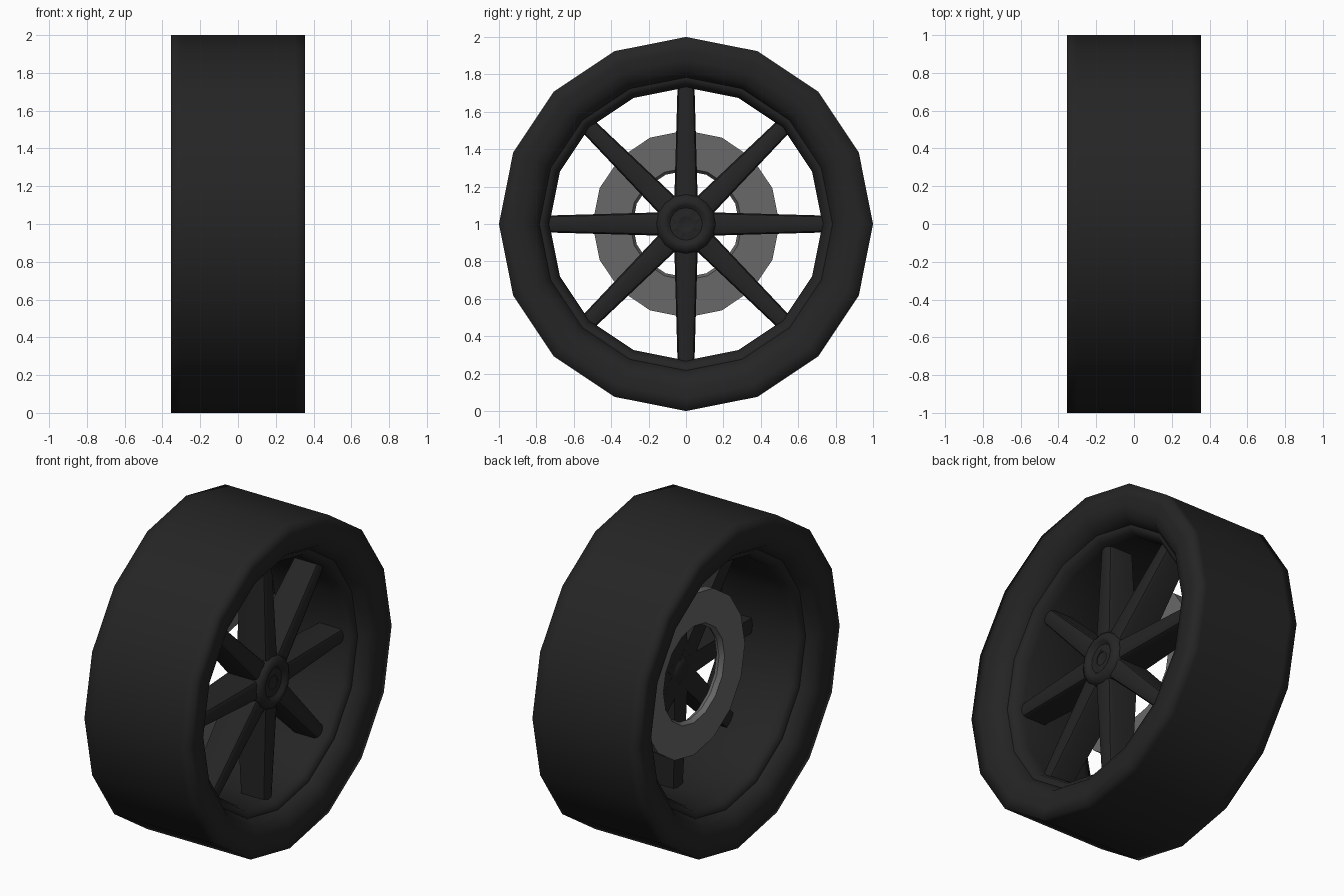
import bpy, bmesh, math
from mathutils import Matrix, Vector

cube = bpy.data.objects.get("Cube")
if cube:
    bpy.data.objects.remove(cube, do_unlink=True)

SIDES = 16
CENTRE = Vector((0, 0, 1))


def material(name, rgb, rough):
    m = bpy.data.materials.new(name)
    m.use_nodes = True
    m.diffuse_color = (*rgb, 1)
    bsdf = m.node_tree.nodes["Principled BSDF"]
    bsdf.inputs["Base Color"].default_value = (*rgb, 1)
    bsdf.inputs["Roughness"].default_value = rough
    return m


black = material("black_rubber", (0.018, 0.018, 0.018), 0.7)
grey = material("grey_metal", (0.14, 0.14, 0.14), 0.5)


def finish(name, bm, mat, angle):
    bmesh.ops.remove_doubles(bm, verts=bm.verts, dist=1e-5)
    bmesh.ops.recalc_face_normals(bm, faces=bm.faces)
    mesh = bpy.data.meshes.new(name)
    bm.to_mesh(mesh)
    bm.free()
    mesh.materials.append(mat)
    obj = bpy.data.objects.new(name, mesh)
    obj.location = CENTRE
    bpy.context.collection.objects.link(obj)
    bpy.ops.object.select_all(action="DESELECT")
    obj.select_set(True)
    bpy.context.view_layer.objects.active = obj
    bpy.ops.object.shade_smooth_by_angle(angle=math.radians(angle))
    return obj


def lathe(name, profile, mat, closed=True, angle=180):
    """Spin (x, radius) points around the x axle."""
    bm = bmesh.new()
    verts = [bm.verts.new((x, 0, r)) for x, r in profile]
    pairs = list(zip(verts, verts[1:] + verts[:1]))
    edges = [bm.edges.new(p) for p in (pairs if closed else pairs[:-1])]
    bmesh.ops.spin(bm, geom=verts + edges, cent=(0, 0, 0), axis=(1, 0, 0),
                   angle=math.tau, steps=SIDES, use_duplicate=False)
    return finish(name, bm, mat, angle)


# Tyre: square tread, sidewalls rolling in towards the rim
half = [(0.30, 1.0), (0.355, 1.0), (0.355, 0.93), (0.355, 0.88),
        (0.335, 0.82), (0.28, 0.785), (0.24, 0.775)]
lathe("tyre", half + [(-x, r) for x, r in reversed(half)], black)

# Rim barrel with a flared lip on both sides
lip = [(0.27, 0.80), (0.275, 0.775), (0.25, 0.745), (0.20, 0.73)]
lathe("rim", lip + [(-x, r) for x, r in reversed(lip)], black, angle=60)

# Hub with a recessed centre cap
lathe("hub", [(0.03, 0), (0.03, 0.07), (0.12, 0.13), (0.21, 0.165), (0.245, 0.155),
              (0.265, 0.125), (0.26, 0.10), (0.235, 0.085), (0.235, 0)],
      black, closed=False, angle=60)

# Brake disc ring
lathe("brake_disc", [(-0.055, 0.30), (-0.055, 0.5), (0.0, 0.5), (0.0, 0.30), (-0.0275, 0.285)],
      grey, angle=50)


# Tapered spokes
def spoke(bm, turn):
    made = bmesh.ops.create_cube(bm, size=1)["verts"]
    for v in made:
        outer, front = v.co.z > 0, v.co.x > 0
        width = 0.045 if outer else 0.065
        v.co.y = math.copysign(width, v.co.y)
        v.co.z = 0.75 if outer else 0.04
        v.co.x = (0.21 if outer else 0.24) if front else (0.055 if outer else 0.03)
    long_edges = {e for v in made for e in v.link_edges
                  if abs(e.verts[0].co.z - e.verts[1].co.z) > 0.5
                  and e.verts[0].co.x > 0.1}
    bmesh.ops.rotate(bm, verts=made, cent=(0, 0, 0), matrix=Matrix.Rotation(turn, 3, "X"))
    bmesh.ops.bevel(bm, geom=list(long_edges), offset=0.025, segments=2,
                    profile=0.5, affect="EDGES")


bm = bmesh.new()
for i in range(8):
    spoke(bm, i * math.tau / 8)
finish("spokes", bm, black, 40)
